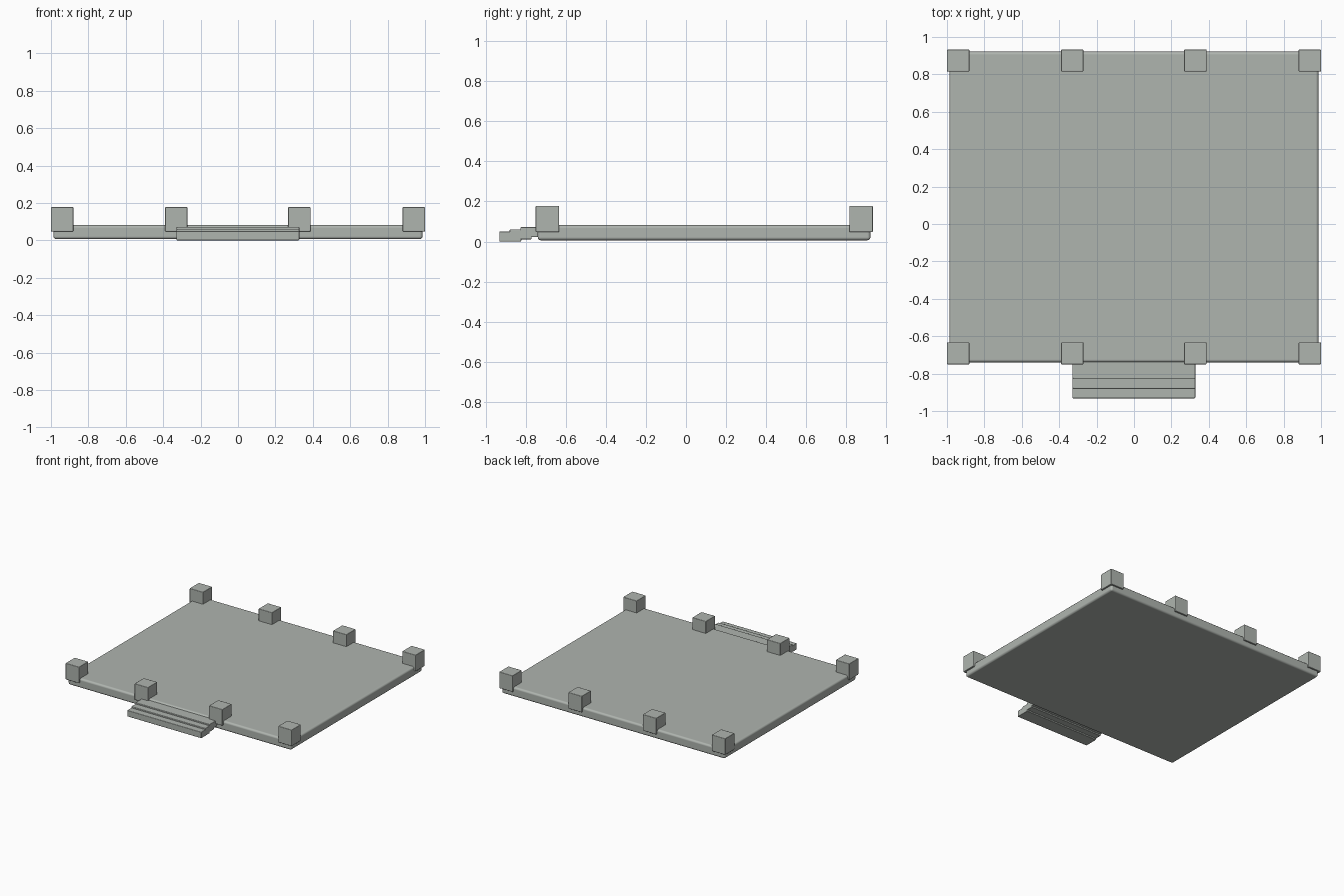
import bpy

if "Cube" in bpy.data.objects:
    bpy.data.objects.remove(bpy.data.objects["Cube"])

stone = bpy.data.materials.new("grey_stone")
stone.diffuse_color = (0.43, 0.46, 0.43, 1)
stone.use_nodes = True
stone.node_tree.nodes["Principled BSDF"].inputs["Base Color"].default_value = stone.diffuse_color


def rounded_box(name, x, y, z, bevel, segments=2):
    """Box from (min, max) ranges with softly bevelled edges and flat faces."""
    bpy.ops.mesh.primitive_cube_add(size=1, location=[sum(r) / 2 for r in (x, y, z)])
    ob = bpy.context.object
    ob.name = name
    ob.scale = [r[1] - r[0] for r in (x, y, z)]
    bpy.ops.object.transform_apply(location=False, rotation=False, scale=True)
    bpy.ops.object.shade_smooth()
    mod = ob.modifiers.new("soft_edges", 'BEVEL')
    mod.width = bevel
    mod.segments = segments
    mod.harden_normals = True
    bpy.ops.object.modifier_apply(modifier=mod.name)
    ob.data.materials.append(stone)
    return ob


# Floor slab
rounded_box("floor_slab", (-0.987, 0.987), (-0.74, 0.921), (0.006, 0.082), 0.016, 3)

# Post bases along the front and back edges
for row, y in (("front", -0.692), ("back", 0.874)):
    for i, x in enumerate((-0.94, -0.33, 0.328, 0.94)):
        rounded_box(f"{row}_post_{i + 1}", (x - 0.06, x + 0.06),
                    (y - 0.059, y + 0.059), (0.047, 0.178), 0.005)

# Three overlapping entrance steps
for i, (y, z) in enumerate(((-0.932, 0.0), (-0.88, 0.011), (-0.827, 0.022))):
    rounded_box(f"step_{i + 1}", (-0.329, 0.328), (y, y + 0.11), (z, z + 0.05), 0.005)
